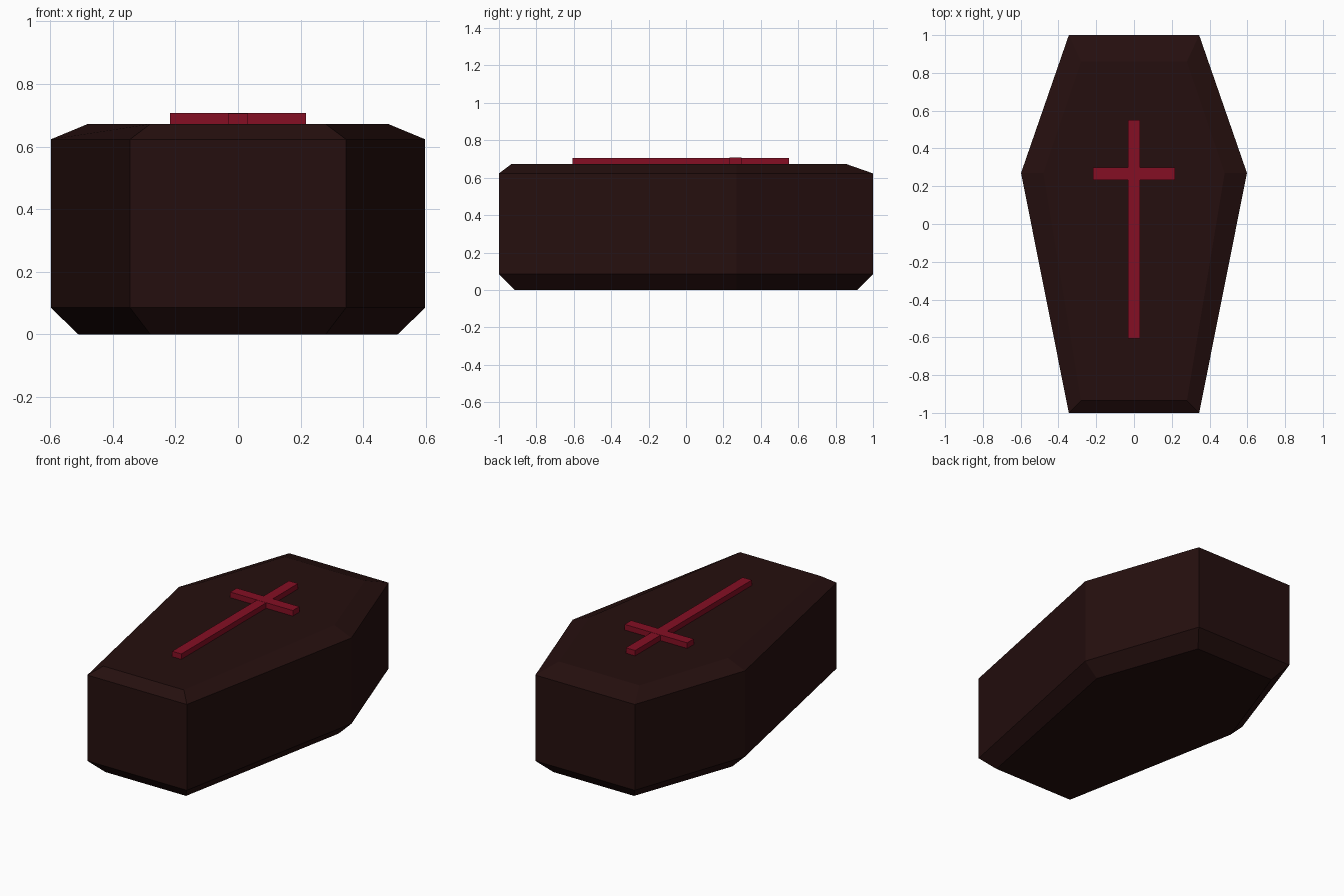
import bpy, bmesh

if "Cube" in bpy.data.objects:
    bpy.data.objects.remove(bpy.data.objects["Cube"])


def material(name, rgb):
    m = bpy.data.materials.new(name)
    m.diffuse_color = (*rgb, 1)
    m.use_nodes = True
    m.node_tree.nodes["Principled BSDF"].inputs["Base Color"].default_value = m.diffuse_color
    return m


def finish(name, bm, mat):
    bmesh.ops.recalc_face_normals(bm, faces=bm.faces)
    mesh = bpy.data.meshes.new(name)
    bm.to_mesh(mesh)
    bm.free()
    mesh.materials.append(mat)
    obj = bpy.data.objects.new(name, mesh)
    bpy.context.collection.objects.link(obj)
    return obj


def hex_ring(bm, z, end, wide, front, back, shoulder=0.27):
    pts = [(-end, front), (end, front), (wide, shoulder),
           (end, back), (-end, back), (-wide, shoulder)]
    return [bm.verts.new((x, y, z)) for x, y in pts]


def bar(name, x0, x1, y0, y1, z0, z1, mat):
    bm = bmesh.new()
    bmesh.ops.create_cube(bm, size=1)
    for v in bm.verts:
        v.co = (x1 if v.co.x > 0 else x0,
                y1 if v.co.y > 0 else y0,
                z1 if v.co.z > 0 else z0)
    return finish(name, bm, mat)


wood = material("dark brown wood", (0.0185, 0.0047, 0.0044))
red = material("deep red", (0.235, 0.0046, 0.0175))

# Six-sided box: chamfered base, straight walls, sloped lid rim
bm = bmesh.new()
rings = [hex_ring(bm, 0.0, 0.28, 0.51, -0.915, 0.915),
         hex_ring(bm, 0.085, 0.345, 0.598, -1.0, 1.0),
         hex_ring(bm, 0.623, 0.345, 0.598, -1.0, 1.0),
         hex_ring(bm, 0.672, 0.28, 0.48, -0.935, 0.86)]
bm.faces.new(rings[0])
bm.faces.new(rings[-1])
for lo, hi in zip(rings, rings[1:]):
    for i in range(6):
        j = (i + 1) % 6
        bm.faces.new((lo[i], lo[j], hi[j], hi[i]))
finish("coffin_body", bm, wood)

# Raised cross on the lid
bar("cross_upright", -0.032, 0.032, -0.607, 0.55, 0.66, 0.706, red)
bar("cross_arm", -0.217, 0.217, 0.233, 0.298, 0.66, 0.707, red)
